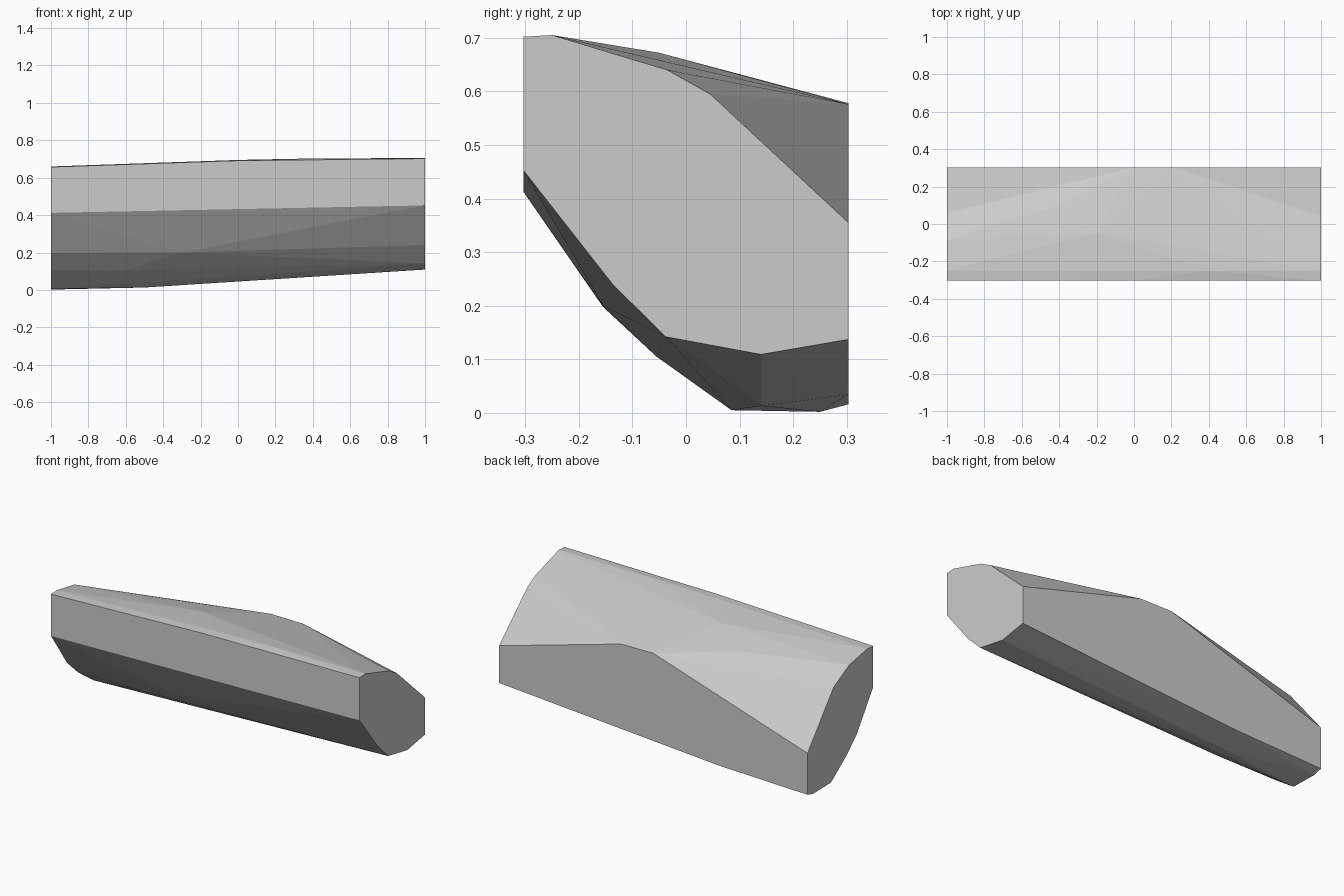
import bpy, bmesh

if "Cube" in bpy.data.objects:
    bpy.data.objects.remove(bpy.data.objects["Cube"])

# End outlines (y, z) and the few facet corners between the ends (x, y, z)
left_end = [(-.303, .657), (-.25, .66), (-.085, .63), (.06, .555), (.303, .26),
            (.303, .016), (.25, .002), (.085, .005), (-.055, .105), (-.155, .198), (-.303, .412)]
right_end = [(-.303, .702), (-.25, .705), (-.035, .64), (.045, .595), (.303, .355),
             (.303, .137), (.14, .109), (-.038, .142), (-.137, .24), (-.303, .452)]
middle = [(0, -.303, .691), (0, -.25, .695), (.4, -.25, .703),       # front top edge
          (-.2, -.05, .672), (-.4, .1, .62),                         # upper facets
          (0, .303, .578), (.21, .303, .576), (-.42, .303, .034),    # back face
          (-.5, .14, .013), (-.6, -.055, .105), (-.3, -.155, .2)]    # underside

# Faceted stone beam: hull over the two ends and the middle corners
bm = bmesh.new()
for x, outline in ((-1, left_end), (1, right_end)):
    for y, z in outline:
        bm.verts.new((x, y, z))
for p in middle:
    bm.verts.new(p)
hull = bmesh.ops.convex_hull(bm, input=bm.verts)
loose = {g for g in hull["geom_interior"] + hull["geom_unused"]
         if isinstance(g, bmesh.types.BMVert)}
bmesh.ops.delete(bm, geom=list(loose), context='VERTS')

# Merge the flat ends, front and back into single faces
bmesh.ops.dissolve_limit(bm, angle_limit=.005, verts=bm.verts, edges=bm.edges)
bmesh.ops.recalc_face_normals(bm, faces=bm.faces)
mesh = bpy.data.meshes.new("stone_beam")
bm.to_mesh(mesh)
bm.free()

stone = bpy.data.materials.new("light_grey_stone")
stone.diffuse_color = (.6, .6, .6, 1)
stone.use_nodes = True
stone.node_tree.nodes["Principled BSDF"].inputs["Base Color"].default_value = stone.diffuse_color
mesh.materials.append(stone)
beam = bpy.data.objects.new("stone_beam", mesh)
bpy.context.collection.objects.link(beam)
